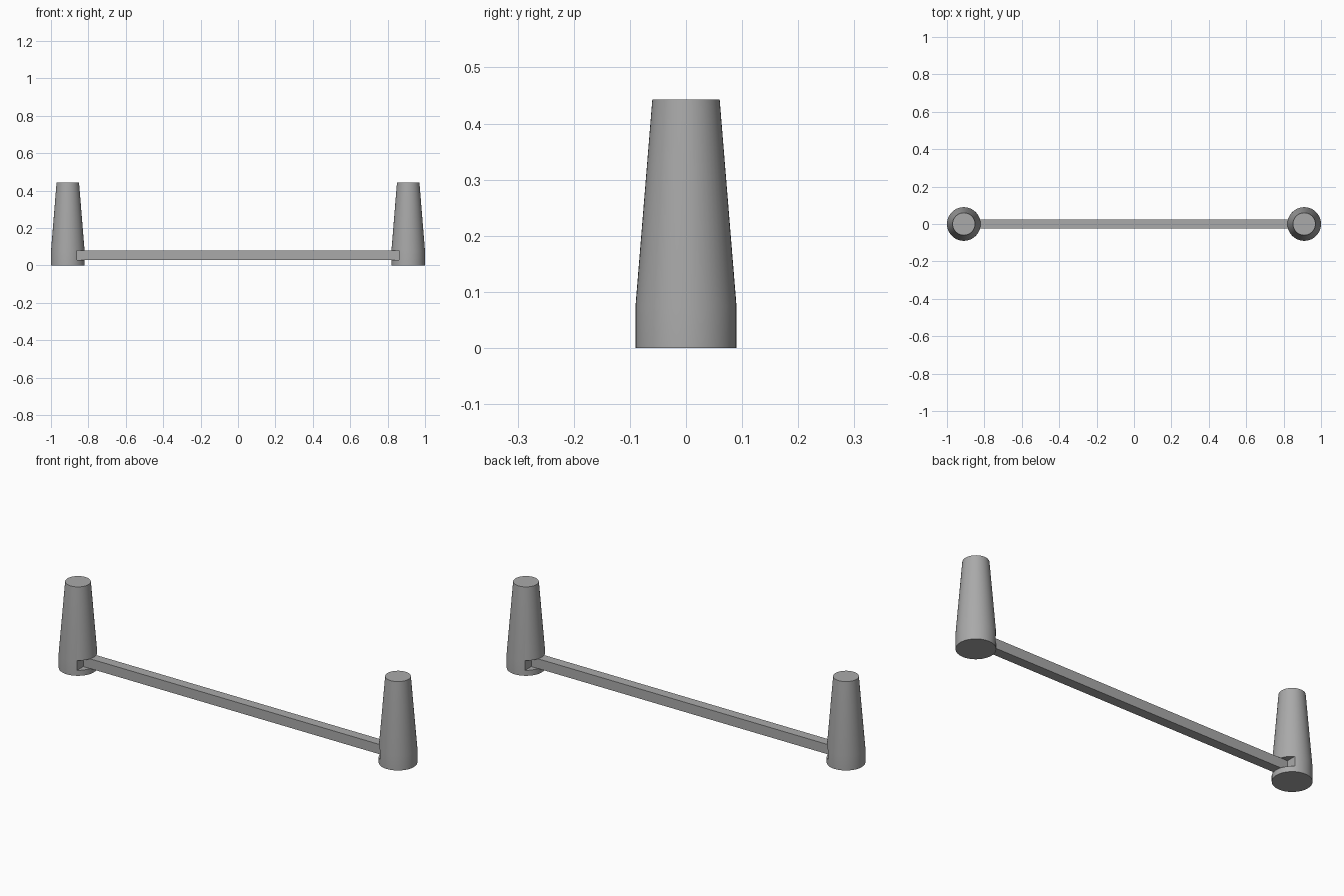
import bpy, bmesh, math

cube = bpy.data.objects.get("Cube")
if cube:
    bpy.data.objects.remove(cube, do_unlink=True)

gray = bpy.data.materials.new("plain gray")
gray.use_nodes = True
gray.diffuse_color = (0.4, 0.4, 0.4, 1)
gray.node_tree.nodes["Principled BSDF"].inputs["Base Color"].default_value = (0.4, 0.4, 0.4, 1)

POST_X = 0.91
SLOT_X = 0.862
BAR_Z, BAR_SIZE = 0.053, 0.05
PROFILE = [(0.09, 0), (0.09, 0.075), (0.06, 0.443)]


def add_box(name, location, size):
    bpy.ops.mesh.primitive_cube_add(size=1, location=location)
    box = bpy.context.object
    box.name = name
    box.scale = size
    bpy.ops.object.transform_apply(location=False, rotation=False, scale=True)
    box.data.materials.append(gray)
    return box


def add_post(name, x, sides=48):
    # Straight foot with a tapering shaft, closed at both ends
    bm = bmesh.new()
    rings = []
    for radius, z in PROFILE:
        angles = [math.tau * i / sides for i in range(sides)]
        rings.append([bm.verts.new((radius * math.cos(a), radius * math.sin(a), z)) for a in angles])
    for low, high in zip(rings, rings[1:]):
        for i in range(sides):
            j = (i + 1) % sides
            bm.faces.new((low[i], low[j], high[j], high[i]))
    bm.faces.new(rings[0][::-1])
    bm.faces.new(rings[-1])
    mesh = bpy.data.meshes.new(name)
    bm.to_mesh(mesh)
    bm.free()
    mesh.materials.append(gray)
    post = bpy.data.objects.new(name, mesh)
    post.location.x = x
    bpy.context.collection.objects.link(post)
    return post


# Cutter for the notches on the inner side of both posts
cutter = add_box("notch_cutter", (0, 0, BAR_Z), (2 * SLOT_X, 0.4, BAR_SIZE))
cutter.hide_render = True

# Posts with notches
for name, x in (("left_post", POST_X), ("right_post", -POST_X)):
    post = add_post(name, x)
    notch = post.modifiers.new("notch", 'BOOLEAN')
    notch.operation = 'DIFFERENCE'
    notch.solver = 'EXACT'
    notch.object = cutter
    bpy.ops.object.select_all(action='DESELECT')
    post.select_set(True)
    bpy.context.view_layer.objects.active = post
    bpy.ops.object.modifier_apply(modifier="notch")
    bpy.ops.object.shade_smooth_by_angle(angle=math.radians(30))

bpy.data.objects.remove(cutter, do_unlink=True)

# Crossbar seated in the notches
add_box("crossbar", (0, 0, BAR_Z), (2 * SLOT_X, BAR_SIZE, BAR_SIZE))
